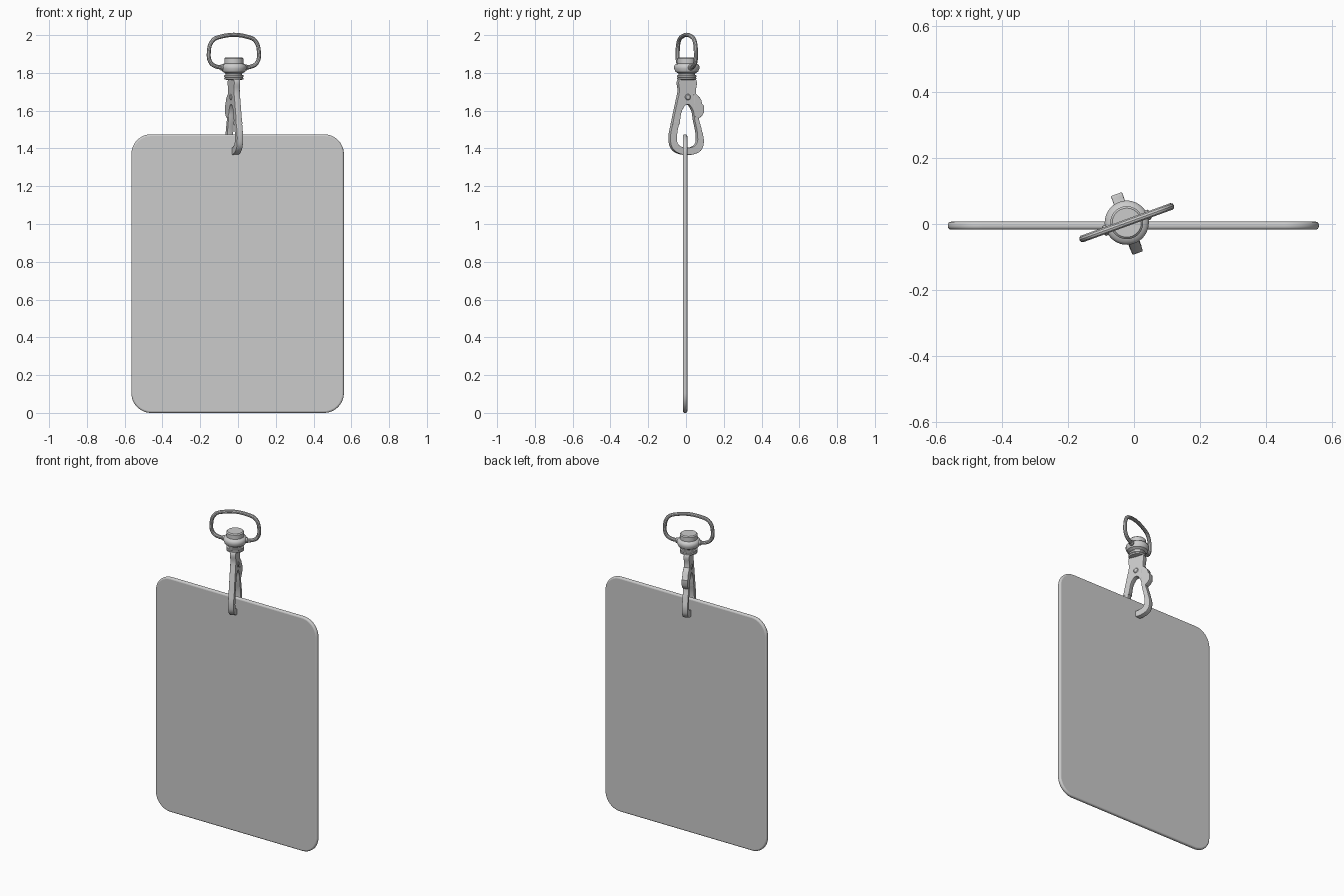
import bpy, bmesh
from math import radians, pi, sin, cos
from mathutils import Matrix

if "Cube" in bpy.data.objects:
    bpy.data.objects.remove(bpy.data.objects["Cube"])

# The clip is turned 20 degrees relative to the card
CLIP = Matrix.Translation((-0.022, 0.004, 0)) @ Matrix.Rotation(radians(20), 4, 'Z')
SIDE = Matrix.Rotation(radians(90), 4, 'Z') @ Matrix.Rotation(radians(90), 4, 'X')
FRONT = Matrix.Rotation(radians(90), 4, 'X')


def finish(ob, matrix, angle=35):
    ob.matrix_world = matrix
    bpy.ops.object.select_all(action='DESELECT')
    ob.select_set(True)
    bpy.context.view_layer.objects.active = ob
    if ob.type == 'CURVE':
        bpy.ops.object.convert(target='MESH')
    bpy.ops.object.shade_smooth_by_angle(angle=radians(angle))


def add_curve(name, outlines, matrix, extrude, bevel, solid=True, smooth=True, res=3):
    cu = bpy.data.curves.new(name, 'CURVE')
    cu.dimensions = '2D' if solid else '3D'
    cu.fill_mode = 'BOTH' if solid else 'FULL'
    cu.extrude, cu.bevel_depth, cu.bevel_resolution = extrude, bevel, res
    cu.resolution_u = 6
    cu.use_fill_caps = not solid
    for pts in outlines:
        sp = cu.splines.new('BEZIER' if smooth else 'POLY')
        items = sp.bezier_points if smooth else sp.points
        items.add(len(pts) - 1)
        for p, (x, y) in zip(items, pts):
            if smooth:
                p.co = (x, y, 0)
                p.handle_left_type = p.handle_right_type = 'AUTO'
            else:
                p.co = (x, y, 0, 1)
        sp.use_cyclic_u = solid
    ob = bpy.data.objects.new(name, cu)
    bpy.context.collection.objects.link(ob)
    finish(ob, matrix)


def add_lathe(name, profile, matrix, steps=40):
    bm = bmesh.new()
    vs = [bm.verts.new((r, 0, z)) for r, z in profile]
    es = [bm.edges.new(pair) for pair in zip(vs, vs[1:])]
    bmesh.ops.spin(bm, geom=vs + es, cent=(0, 0, 0), axis=(0, 0, 1),
                   angle=2 * pi, steps=steps)
    bmesh.ops.remove_doubles(bm, verts=bm.verts, dist=1e-5)
    bmesh.ops.recalc_face_normals(bm, faces=bm.faces)
    me = bpy.data.meshes.new(name)
    bm.to_mesh(me)
    bm.free()
    ob = bpy.data.objects.new(name, me)
    bpy.context.collection.objects.link(ob)
    finish(ob, matrix)


# Card with rounded corners and a rounded rim
rim, w, h, r = 0.010, 0.5625, 1.475, 0.105
card = []
for k, (cx, cz) in enumerate([(w - r, h - r), (r - w, h - r), (r - w, r), (w - r, r)]):
    for i in range(13):
        a = pi / 2 * (k + i / 12)
        card.append((cx + (r - rim) * cos(a), cz + (r - rim) * sin(a)))
add_curve("card", [card], Matrix.Translation((-0.002, -0.005, 0)) @ FRONT,
          0.002, rim, smooth=False)

# Teardrop hook body with an open eye
outer = [(0.040, 1.77), (0.044, 1.70), (0.054, 1.63), (0.060, 1.56), (0.076, 1.50),
         (0.088, 1.435), (0.076, 1.395), (0.045, 1.375), (0, 1.369), (-0.05, 1.377),
         (-0.083, 1.402), (-0.095, 1.45), (-0.080, 1.54), (-0.058, 1.64),
         (-0.045, 1.70), (-0.040, 1.77)]
eye = [(0, 1.636), (0.028, 1.61), (0.042, 1.55), (0.058, 1.46), (0.053, 1.425),
       (0.030, 1.406), (0, 1.401), (-0.035, 1.406), (-0.058, 1.425),
       (-0.063, 1.46), (-0.046, 1.55), (-0.030, 1.61)]
add_curve("hook_body", [outer, eye], CLIP @ SIDE, 0.014, 0.003, res=1)

# Thumb lever on the back and the seam collar on the front arm
lever = [(0.035, 1.69), (0.050, 1.682), (0.072, 1.66), (0.079, 1.635), (0.089, 1.625),
         (0.089, 1.592), (0.078, 1.575), (0.062, 1.562), (0.042, 1.57)]
add_curve("thumb_lever", [lever], CLIP @ SIDE, 0.015, 0.003, smooth=False, res=1)
seam = [(-0.083, 1.53), (-0.048, 1.53), (-0.046, 1.54), (-0.081, 1.54)]
add_curve("gate_seam", [seam], CLIP @ SIDE, 0.016, 0.002, smooth=False, res=1)

# Rivet across the hook
add_lathe("rivet", [(0, -0.021), (0.012, -0.021), (0.016, -0.017), (0.016, 0.017),
                    (0.012, 0.021), (0, 0.021)],
          CLIP @ Matrix.Translation((0, 0, 1.672)) @ SIDE, 20)

# Swivel hub
add_lathe("swivel_hub", [(0, 1.882), (0.044, 1.882), (0.050, 1.876), (0.050, 1.850),
                         (0.060, 1.846), (0.067, 1.836), (0.067, 1.822), (0.060, 1.806),
                         (0.044, 1.797), (0.044, 1.790), (0.051, 1.787), (0.051, 1.778),
                         (0.047, 1.775), (0.051, 1.772), (0.050, 1.764), (0, 1.762)], CLIP)

# Strap loop, mirrored from one half
half = [(0.085, 1.989), (0.122, 1.968), (0.141, 1.91), (0.131, 1.855),
        (0.100, 1.834), (0.045, 1.829)]
loop = [(-x, z) for x, z in reversed(half)] + half
add_curve("strap_loop", [loop], CLIP @ FRONT, 0, 0.011, solid=False)

# Ears where the loop enters the hub
for side, name in ((1, "right_ear"), (-1, "left_ear")):
    add_lathe(name, [(0, -0.016), (0.016, -0.016), (0.016, 0.010), (0.012, 0.014), (0, 0.014)],
              CLIP @ Matrix.Translation((side * 0.062, 0, 1.829))
              @ Matrix.Rotation(side * pi / 2, 4, 'Y'), 20)
